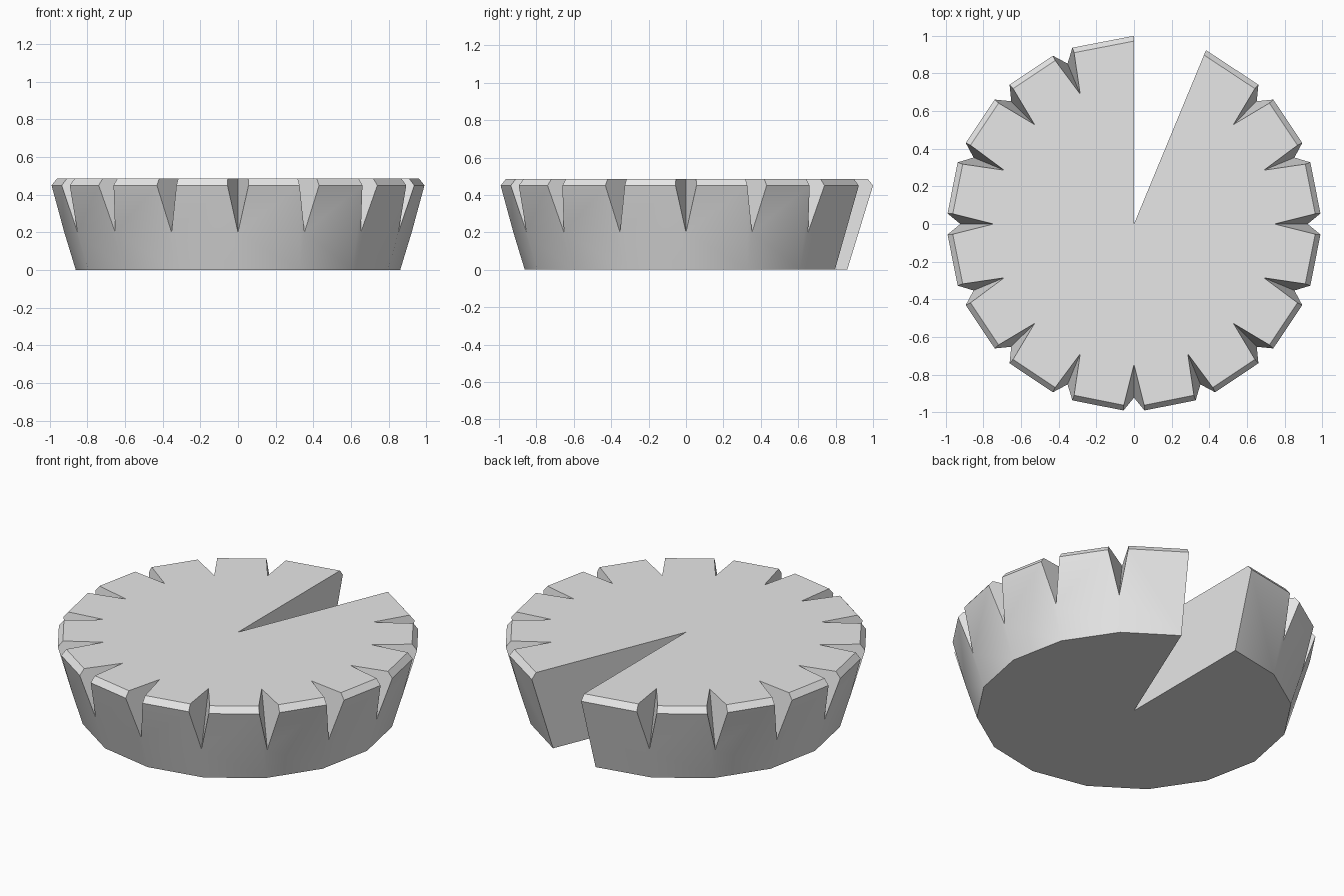
import bpy
import bmesh
from math import radians, cos, sin

cube = bpy.data.objects.get("Cube")
if cube:
    bpy.data.objects.remove(cube, do_unlink=True)

SIDES = 16
SEGMENTS = SIDES - 1           # one wedge is missing
TOP, RIM, NOTCH = 0.485, 0.45, 0.2
HALF_NOTCH = 0.056

grey = bpy.data.materials.new("light grey")
grey.use_nodes = True
grey.diffuse_color = (0.8, 0.8, 0.8, 1)
grey.node_tree.nodes["Principled BSDF"].inputs["Base Color"].default_value = (0.8, 0.8, 0.8, 1)

bm = bmesh.new()


def point(step, out, side, z):
    """Vertex at a distance along a spoke, shifted sideways from it."""
    a = radians(90 + step * 360 / SIDES)
    return bm.verts.new((out * cos(a) - side * sin(a), out * sin(a) + side * cos(a), z))


centre_top = bm.verts.new((0, 0, TOP))
centre_low = bm.verts.new((0, 0, 0))

# Spokes: plain corners at the two cut ends, V notches everywhere else
spokes = []
for k in range(SEGMENTS + 1):
    s = {"base": point(k, 0.862, 0, 0)}
    if k in (0, SEGMENTS):
        s["top"] = [point(k, 0.972, 0, TOP)] * 2
        s["rim"] = [point(k, 1.0, 0, RIM)] * 2
    else:
        s["top"] = [point(k, 0.963, side * HALF_NOTCH * 0.97, TOP) for side in (-1, 1)]
        s["rim"] = [point(k, 0.991, side * HALF_NOTCH, RIM) for side in (-1, 1)]
        s["apex"] = point(k, 0.747, 0, TOP)
        s["low"] = point(k, 0.923, 0, NOTCH)
        # Two slanted faces of the notch
        for i in (0, 1):
            bm.faces.new((s["apex"], s["top"][i], s["rim"][i], s["low"]))
    spokes.append(s)

# Outer wall and bevelled rim of each segment
for a, b in zip(spokes, spokes[1:]):
    wall = [a["base"], b["base"], b.get("low"), b["rim"][0], a["rim"][1], a.get("low")]
    bm.faces.new([v for v in wall if v])
    bm.faces.new((a["rim"][1], b["rim"][0], b["top"][0], a["top"][1]))

# Top and bottom caps
outline = [centre_top, spokes[0]["top"][0]]
for s in spokes[1:-1]:
    outline += [s["top"][0], s["apex"], s["top"][1]]
bm.faces.new(outline + [spokes[-1]["top"][0]])
bm.faces.new([centre_low] + [s["base"] for s in spokes])

# Cut faces of the missing wedge
for s in (spokes[0], spokes[-1]):
    bm.faces.new((centre_low, s["base"], s["rim"][0], s["top"][0], centre_top))

bmesh.ops.recalc_face_normals(bm, faces=bm.faces[:])
mesh = bpy.data.meshes.new("cut_pie")
bm.to_mesh(mesh)
bm.free()
mesh.materials.append(grey)

pie = bpy.data.objects.new("cut_pie", mesh)
bpy.context.collection.objects.link(pie)
bpy.ops.object.select_all(action="DESELECT")
pie.select_set(True)
bpy.context.view_layer.objects.active = pie
bpy.ops.object.shade_smooth_by_angle(angle=radians(30))
